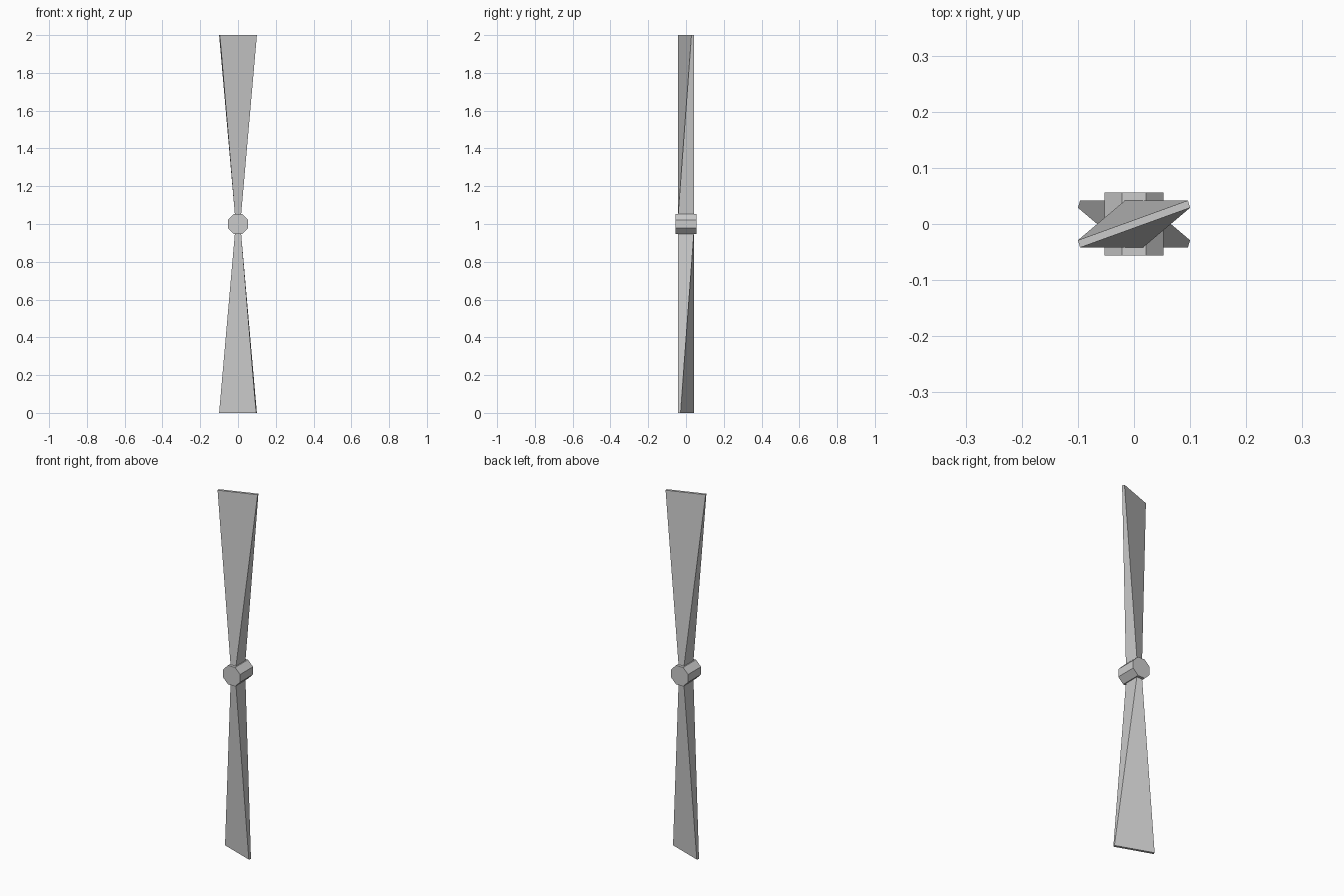
import bpy, bmesh, math
from mathutils import Matrix

if "Cube" in bpy.data.objects:
    bpy.data.objects.remove(bpy.data.objects["Cube"])

CENTRE = Matrix.Translation((0, 0, 1))

# Hub: eight-sided drum lying along y, flats facing up and sideways
bpy.ops.mesh.primitive_cylinder_add(vertices=8, radius=0.0525 / math.cos(math.pi / 8), depth=0.113)
hub = bpy.context.object
hub.name = "hub"
hub.data.transform(CENTRE @ Matrix.Rotation(math.pi / 2, 4, 'X') @ Matrix.Rotation(math.pi / 8, 4, 'Z'))

# Blade: lofted from a deep, narrow root to a thin, pitched tip
ROOT = [(-0.016, -0.042), (0.016, -0.042), (0.016, 0.042), (-0.016, 0.042)]
TIP = [(-0.096, -0.042), (0.1, 0.029), (0.096, 0.042), (-0.1, -0.029)]


def blade(name, angle):
    bm = bmesh.new()
    root = [bm.verts.new((x, y, 0.045)) for x, y in ROOT]
    tip = [bm.verts.new((x, y, 1.0)) for x, y in TIP]
    bm.faces.new(root[::-1])
    bm.faces.new(tip)
    for i in range(4):
        j = (i + 1) % 4
        bm.faces.new((root[i], root[j], tip[j], tip[i]))
    bm.transform(CENTRE @ Matrix.Rotation(angle, 4, 'Y'))
    mesh = bpy.data.meshes.new(name)
    bm.to_mesh(mesh)
    bm.free()
    bpy.context.collection.objects.link(bpy.data.objects.new(name, mesh))


blade("upper_blade", 0)
blade("lower_blade", math.pi)
